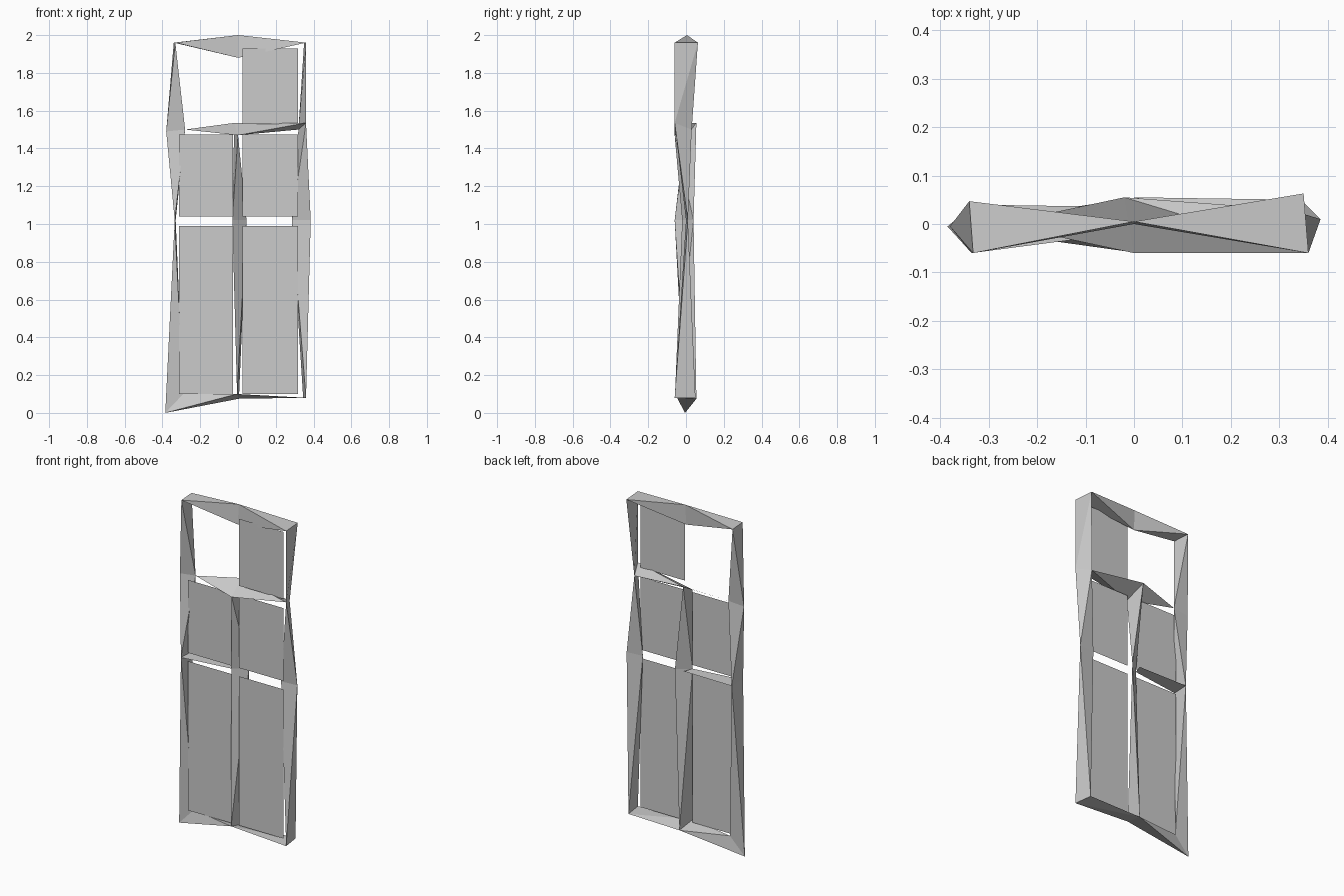
import bpy, bmesh

if "Cube" in bpy.data.objects:
    bpy.data.objects.remove(bpy.data.objects["Cube"])

def hull_piece(name, *sections):
    """One faceted beam: each consecutive pair of end sections is skinned as a convex wedge."""
    bm = bmesh.new()
    for a, b in zip(sections, sections[1:]):
        vs = [bm.verts.new(p) for p in a + b]
        bmesh.ops.convex_hull(bm, input=vs)
    bmesh.ops.recalc_face_normals(bm, faces=bm.faces)
    me = bpy.data.meshes.new(name)
    bm.to_mesh(me)
    bm.free()
    bpy.context.collection.objects.link(bpy.data.objects.new(name, me))

def sheet(name, pts):
    me = bpy.data.meshes.new(name)
    me.from_pydata(pts, [], [(0, 1, 2, 3)])
    bpy.context.collection.objects.link(bpy.data.objects.new(name, me))

def panel(name, x0, x1, z0, z1, y=-.024):
    sheet(name, [(x0, y, z0), (x1, y, z0), (x1, y, z1), (x0, y, z1)])

# Joint sections (each an edge shared by the beams that meet there)
top_l = [(-.34, .047, 1.96), (-.332, -.06, 1.96)]
top_c = [(0, .005, 2.0), (0, 0, 1.88)]
top_r = [(.35, .063, 1.96), (.36, -.06, 1.96)]
up_l = [(-.38, -.005, 1.49), (-.28, 0, 1.5)]
up_c = [(0, -.06, 1.47), (-.02, .055, 1.535)]
up_r = [(.36, -.06, 1.535), (.32, .03, 1.5)]
mid_l = [(-.335, -.06, 1.02), (-.33, .04, 1.02)]
mid_c = [(-.03, -.02, 1.02), (.045, .04, 1.02)]
mid_r = [(.385, .01, 1.02), (.285, 0, 1.02)]
bot_l = [(-.385, -.005, 0), (-.29, 0, .1)]
bot_c = [(-.005, -.058, .1), (.005, .055, .075)]
bot_r = [(.36, -.06, .08), (.345, .05, .08)]

# Uprights
hull_piece("left_stile", top_l, up_l, mid_l, bot_l)
hull_piece("right_stile", top_r, up_r, mid_r, bot_r)
hull_piece("centre_stile", up_c, mid_c, bot_c)

# Rails
hull_piece("top_rail", top_l, top_c, top_r)
hull_piece("upper_rail", up_l[1:], up_c, up_r)
hull_piece("bottom_rail", bot_l, bot_c, bot_r)
sheet("middle_rail", [mid_l[0], mid_c[0], (-.01, .035, 1.02), mid_l[1]])

# Thin panels, upper left one missing
for side, x0, x1 in (("left", -.313, -.027), ("right", .025, .317)):
    panel(side + "_lower_panel", x0, x1, .1, .99)
    panel(side + "_middle_panel", x0, x1, 1.04, 1.475)
panel("right_upper_panel", .025, .317, 1.53, 1.93)
